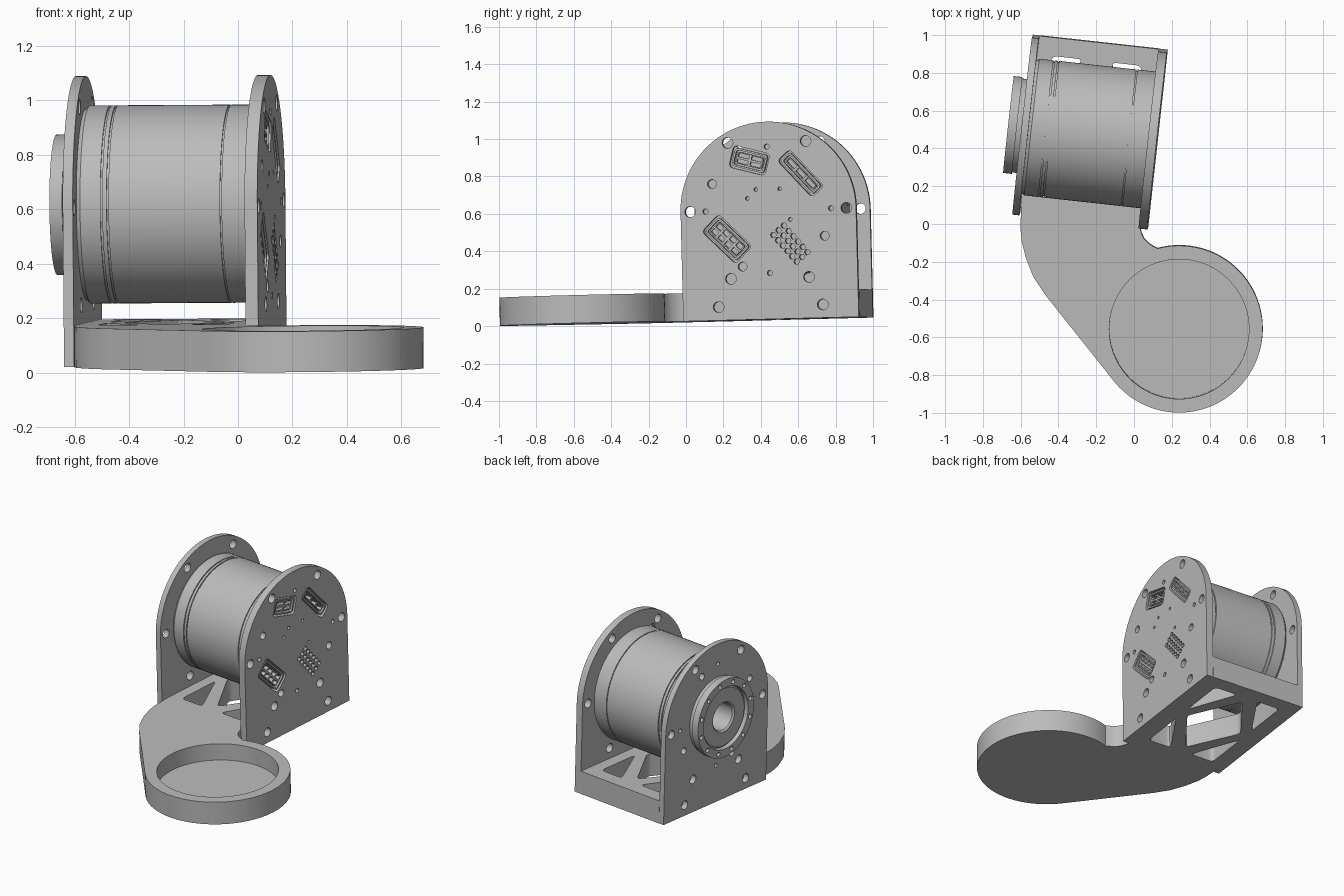
import bpy, bmesh
from math import sin, cos, pi, radians
from mathutils import Matrix, Vector

cube = bpy.data.objects.get("Cube")
if cube:
    bpy.data.objects.remove(cube)

grey = bpy.data.materials.new("plain grey")
grey.use_nodes = True
grey.diffuse_color = (0.5, 0.5, 0.5, 1)
grey.node_tree.nodes["Principled BSDF"].inputs["Base Color"].default_value = (0.5, 0.5, 0.5, 1)

# The whole assembly leans slightly; the motor bracket is also turned on the arm
LEAN = (Matrix.Translation((0, 0, 0.025)) @ Matrix.Rotation(radians(-0.5), 4, 'Y')
        @ Matrix.Rotation(radians(1.45), 4, 'X'))
TURN = Matrix.Rotation(radians(-6.3), 4, 'Z')
# Sends flat (x, y) to bracket (depth, height) and thickness to the motor axis
SIDE = LEAN @ TURN @ Matrix(((0, 0, 1, 0), (1, 0, 0, 0), (0, 1, 0, 0), (0, 0, 0, 1)))
AXIS = Vector((0.466, 0.584))


def finish(name, mesh, matrix):
    obj = bpy.data.objects.new(name, mesh)
    bpy.context.scene.collection.objects.link(obj)
    mesh.transform(matrix)
    mesh.materials.clear()
    mesh.materials.append(grey)
    bpy.ops.object.select_all(action='DESELECT')
    obj.select_set(True)
    bpy.context.view_layer.objects.active = obj
    bpy.ops.object.shade_smooth_by_angle(angle=radians(30))
    return obj


def slab(name, outlines, low, high, matrix):
    """Flat outline with holes, extruded from low to high."""
    curve = bpy.data.curves.new(name, 'CURVE')
    curve.dimensions = '2D'
    curve.fill_mode = 'BOTH'
    curve.extrude = (high - low) / 2
    for points in outlines:
        spline = curve.splines.new('POLY')
        spline.points.add(len(points) - 1)
        for slot, p in zip(spline.points, points):
            slot.co = (p[0], p[1], 0, 1)
        spline.use_cyclic_u = True
    helper = bpy.data.objects.new(name + "_helper", curve)
    bpy.context.scene.collection.objects.link(helper)
    graph = bpy.context.evaluated_depsgraph_get()
    mesh = bpy.data.meshes.new_from_object(helper.evaluated_get(graph))
    bpy.data.objects.remove(helper)
    bm = bmesh.new()
    bm.from_mesh(mesh)
    bmesh.ops.remove_doubles(bm, verts=bm.verts, dist=1e-5)
    bmesh.ops.recalc_face_normals(bm, faces=bm.faces)
    bm.to_mesh(mesh)
    bm.free()
    mesh.name = name
    return finish(name, mesh, matrix @ Matrix.Translation((0, 0, (low + high) / 2)))


def lathe(name, profile, matrix, steps=96):
    bm = bmesh.new()
    verts = [bm.verts.new((r, 0, z)) for r, z in profile]
    edges = [bm.edges.new(pair) for pair in zip(verts, verts[1:])]
    bmesh.ops.spin(bm, geom=verts + edges, cent=(0, 0, 0), axis=(0, 0, 1),
                   angle=2 * pi, steps=steps)
    bmesh.ops.remove_doubles(bm, verts=bm.verts, dist=1e-5)
    bmesh.ops.recalc_face_normals(bm, faces=bm.faces)
    mesh = bpy.data.meshes.new(name)
    bm.to_mesh(mesh)
    bm.free()
    return finish(name, mesh, matrix)


def arc(center, r, start=0, end=360, n=24):
    full = end - start == 360
    return [Vector((center[0] + r * cos(radians(start + (end - start) * i / n)),
                    center[1] + r * sin(radians(start + (end - start) * i / n))))
            for i in range(n if full else n + 1)]


def ring(radius, hole, angles):
    return [arc(AXIS + Vector((cos(radians(a)), sin(radians(a)))) * radius, hole, n=16)
            for a in angles]


def rounded(points, r):
    """Round each corner of a polygon."""
    pts = [Vector(p) for p in points]
    out = []
    for i, p in enumerate(pts):
        a = p + (pts[i - 1] - p).normalized() * r
        b = p + (pts[(i + 1) % len(pts)] - p).normalized() * r
        out += [a * (1 - t) ** 2 + p * 2 * t * (1 - t) + b * t * t
                for t in (0, 0.25, 0.5, 0.75, 1)]
    return out


def box(center, length, width, degrees, r, offset=(0, 0)):
    turn = Matrix.Rotation(radians(degrees), 2)
    mid = Vector(center) + turn @ Vector(offset)
    corners = [(-1, -1), (1, -1), (1, 1), (-1, 1)]
    return rounded([mid + turn @ Vector((x * length / 2, y * width / 2)) for x, y in corners], r)


def on_arm(points):
    return [(TURN @ Vector((p[0], p[1], 0))).to_2d() for p in points]


# Arm and base outline: bracket base, curved left flank, round cup, inner fillet
cup = (0.24, -0.553)
outline = on_arm([(0.03, 0.939), (-0.605, 0.939), (-0.605, 0.05)])
outline += [(-0.6, -0.02), (-0.593, -0.09), (-0.57, -0.18), (-0.53, -0.28), (-0.47, -0.37)]
outline += arc(cup, 0.442, 219.4, 465, 64)
outline += [(0.1, -0.113), (0.077, -0.098), (0.055, -0.075), (0.041, -0.045), (0.033, -0.015)]

# Truss openings in the base: a diamond and four corner triangles
mid_u, mid_v = -0.29, 0.466
openings = [rounded([(mid_u, mid_v + 0.32), (mid_u - 0.2, mid_v),
                     (mid_u, mid_v - 0.32), (mid_u + 0.2, mid_v)], 0.03)]
for sx in (-1, 1):
    for sy in (-1, 1):
        openings.append(rounded([(mid_u + sx * x, mid_v + sy * y) for x, y in
                                 ((0.24, 0.375), (0.075, 0.375), (0.24, 0.065))], 0.03))
openings = [on_arm(o) for o in openings]
slab("arm_floor", [outline] + openings, 0, 0.04, LEAN)
slab("arm_rim", [outline] + openings + [arc(cup, 0.37, n=72)], 0.04, 0.15, LEAN)

# Arched side plates
arch = [Vector((AXIS.x - 0.472, 0)), Vector((AXIS.x + 0.472, 0))] + arc(AXIS, 0.472, 0, 180, 48)
mounting = ring(0.42, 0.029, range(0, 360, 60))
mounting += [arc((AXIS.x + s * 0.28, 0.071), 0.029, n=16) for s in (-1, 1)]

left_holes = [arc(AXIS, 0.205, n=64)]
left_holes += ring(0.333, 0.022, range(64, 424, 90)) + ring(0.338, 0.013, range(0, 360, 90))
slab("bearing_plate", [arch] + mounting + left_holes, -0.642, -0.605, SIDE)

# Connector pockets: centre, length, width, angle, slot columns, slot rows
connectors = [((0.371, 0.851), 0.2, 0.12, -15, 2, 2),
              ((0.645, 0.775), 0.27, 0.09, -48, 3, 1),
              ((0.24, 0.434), 0.25, 0.13, -45, 4, 2)]
pins = [0.58, 0.401]
right_holes = ring(0.333, 0.024, (154, 244, 334)) + ring(0.338, 0.014, range(0, 360, 90))
right_holes += ring(0.128, 0.01, (60, 120, 150, 335))
right_holes += [box(c, l, w, a, 0.025) for c, l, w, a, _, _ in connectors]
for i in range(6):
    for j in range(3):
        spot = Vector(pins) + Matrix.Rotation(radians(-50), 2) @ Vector(
            ((i - 2.5) * 0.038, (j - 1) * 0.038))
        right_holes.append(arc(spot, 0.016, n=6))
slab("connector_plate", [arch] + mounting + right_holes, 0.03, 0.077, SIDE)

# Connector shells and slotted cores inside the pockets
for k, (c, l, w, a, cols, rows) in enumerate(connectors):
    slab(f"connector_shell_{k}", [box(c, l - 0.02, w - 0.02, a, 0.02),
                                  box(c, l - 0.04, w - 0.04, a, 0.015)], 0.028, 0.072, SIDE)
    length, width = l - 0.056, w - 0.056
    slots = [box(c, length / cols - 0.014, width / rows - 0.012, a, 0.003,
                 ((i + 0.5) * length / cols - length / 2, (j + 0.5) * width / rows - width / 2))
             for i in range(cols) for j in range(rows)]
    slab(f"connector_core_{k}", [box(c, length, width, a, 0.01)] + slots, 0.028, 0.066, SIDE)

# Motor body with grooves and a hollow hub
MOTOR = SIDE @ Matrix.Translation((AXIS.x, AXIS.y, 0))
R, G = 0.364, 0.357
lathe("motor_body", [(0, 0.03), (R, 0.03), (R, -0.067), (G, -0.067), (G, -0.073), (R, -0.073),
                     (R, -0.485), (G, -0.485), (G, -0.492), (R, -0.492), (R, -0.508),
                     (G, -0.508), (G, -0.515), (R, -0.515), (R, -0.59), (0.352, -0.605),
                     (0.2, -0.605), (0.2, -0.69), (0.19, -0.697), (0.1, -0.697),
                     (0.09, -0.687), (0.09, -0.5), (0, -0.5)], MOTOR)

# Output collar with a bolt circle
bolts = ring(0.231, 0.014, range(15, 375, 30))
slab("collar_neck", [arc(AXIS, 0.25, n=72), arc(AXIS, 0.205, n=64)], -0.668, -0.642, SIDE)
slab("collar_flange", [arc(AXIS, 0.258, n=72), arc(AXIS, 0.205, n=64)] + bolts,
     -0.715, -0.668, SIDE)
